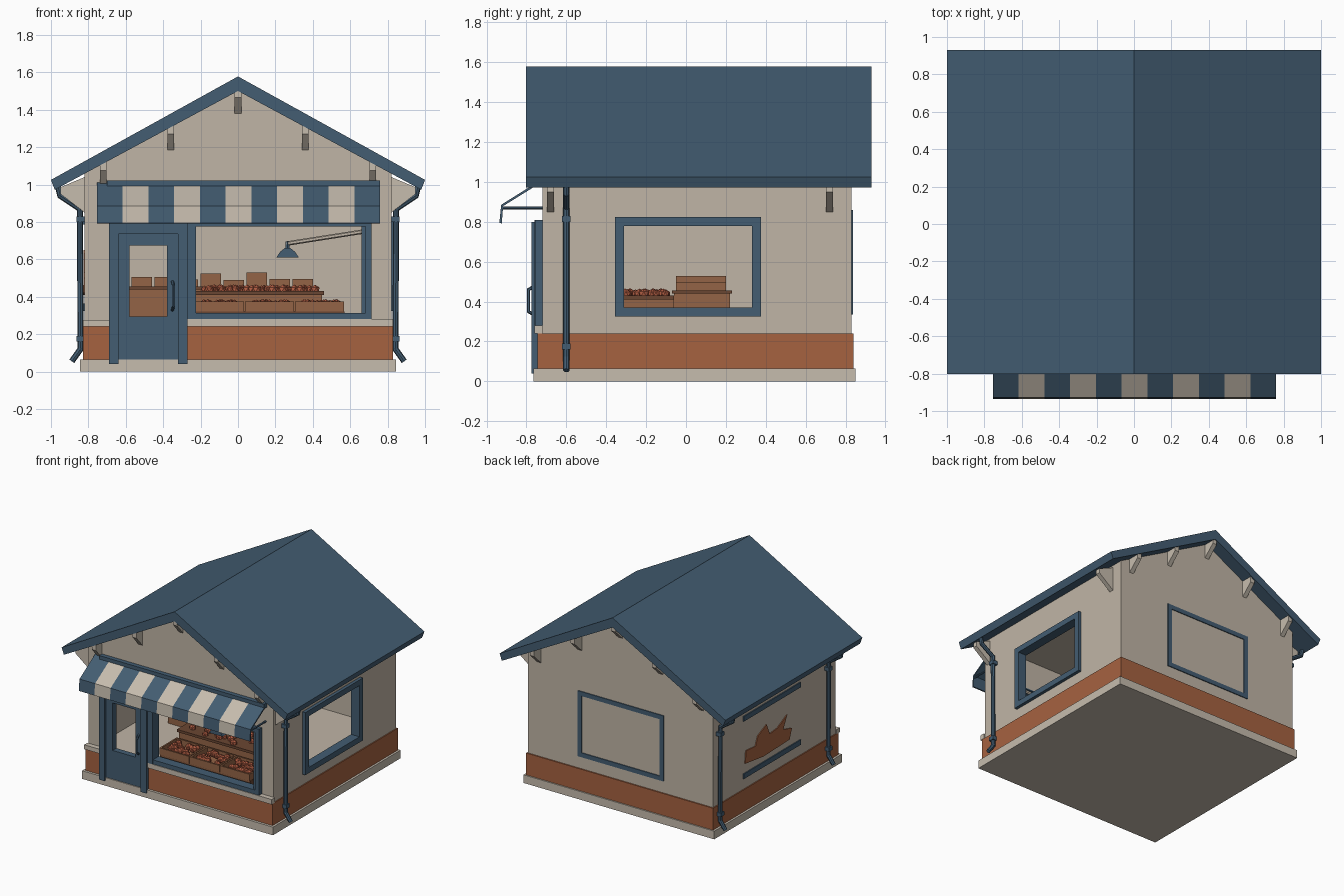
import bpy, bmesh, math, random
from mathutils import Vector

if "Cube" in bpy.data.objects:
    bpy.data.objects.remove(bpy.data.objects["Cube"])
random.seed(4)


def mat(name, r, g, b):
    m = bpy.data.materials.new(name)
    lin = lambda c: ((c / 255 + 0.055) / 1.055) ** 2.4
    m.diffuse_color = (lin(r), lin(g), lin(b), 1)
    m.use_nodes = True
    m.node_tree.nodes["Principled BSDF"].inputs["Base Color"].default_value = m.diffuse_color
    return m


BLUE = mat("slate blue", 67, 93, 114)
CREAM = mat("cream plaster", 192, 181, 166)
STONE = mat("pale stone", 198, 188, 174)
BRICK = mat("brick orange", 166, 98, 64)
WOOD = mat("crate wood", 148, 100, 70)
DARK = mat("dark wood", 106, 70, 50)
FRUIT = mat("fruit red", 176, 92, 66)


def mesh_obj(name, verts, faces, m):
    me = bpy.data.meshes.new(name)
    me.from_pydata(verts, [], faces)
    bm = bmesh.new()
    bm.from_mesh(me)
    bmesh.ops.recalc_face_normals(bm, faces=bm.faces)
    bm.to_mesh(me)
    bm.free()
    o = bpy.data.objects.new(name, me)
    bpy.context.collection.objects.link(o)
    if m:
        me.materials.append(m)
    return o


def prism(name, pts, lo, hi, m, axis="y"):
    """Extrude a 2D outline: (x,z) along y, or (y,z) along x."""
    put = (lambda p, d: (p[0], d, p[1])) if axis == "y" else (lambda p, d: (d, p[0], p[1]))
    n = len(pts)
    verts = [put(p, d) for d in (lo, hi) for p in pts]
    faces = [list(range(n)), list(range(n, 2 * n))]
    faces += [[i, (i + 1) % n, n + (i + 1) % n, n + i] for i in range(n)]
    return mesh_obj(name, verts, faces, m)


def box(name, x0, x1, y0, y1, z0, z1, m):
    return prism(name, [(x0, z0), (x1, z0), (x1, z1), (x0, z1)], y0, y1, m)


def frame(name, u0, u1, z0, z1, t, lo, hi, m, axis="y"):
    """Rectangular frame of four bars with bar width t."""
    bars = [(u0, u1, z0, z0 + t), (u0, u1, z1 - t, z1),
            (u0, u0 + t, z0 + t, z1 - t), (u1 - t, u1, z0 + t, z1 - t)]
    for k, (a, b, c, d) in zip(("bottom", "top", "left", "right"), bars):
        prism(name + "_" + k, [(a, c), (b, c), (b, d), (a, d)], lo, hi, m, axis)


def rod(name, pts, r, m, sides=8):
    """Chain of cylinders through the points."""
    bm = bmesh.new()
    for p, q in zip(pts, pts[1:]):
        p, q = Vector(p), Vector(q)
        d = q - p
        mtx = d.to_track_quat("Z", "Y").to_matrix().to_4x4()
        mtx.translation = (p + q) / 2
        bmesh.ops.create_cone(bm, cap_ends=True, segments=sides, radius1=r, radius2=r,
                              depth=d.length + r * 0.8, matrix=mtx)
    o = mesh_obj(name, [], [], m)
    bm.to_mesh(o.data)
    bm.free()
    return o


# Plinth, brick base and interior floor
box("plinth", -0.845, 0.845, -0.765, 0.85, 0, 0.065, STONE)
box("brick_base", -0.828, 0.828, -0.745, 0.84, 0.06, 0.24, BRICK)
box("shop_floor", -0.79, 0.79, -0.69, 0.8, 0.235, 0.248, CREAM)

# Gabled walls, hollowed out, with door, shop window and side window openings
walls = prism("walls", [(-0.82, 0.22), (0.82, 0.22), (0.82, 1.08), (0, 1.53), (-0.82, 1.08)],
              -0.72, 0.83, CREAM)
cutters = [box("cut_room", -0.78, 0.78, -0.68, 0.79, 0.15, 1.02, None),
           box("cut_window", -0.25, 0.69, -0.8, -0.6, 0.29, 0.785, None),
           box("cut_door", -0.61, -0.35, -0.8, -0.6, 0.27, 0.72, None),
           box("cut_side", 0.7, 0.9, -0.32, 0.35, 0.345, 0.8, None)]
for c in cutters:
    c.hide_render = True
    b = walls.modifiers.new("cut", "BOOLEAN")
    b.operation, b.object, b.solver = "DIFFERENCE", c, "EXACT"
deps = bpy.context.evaluated_depsgraph_get()
cut_mesh = bpy.data.meshes.new_from_object(walls.evaluated_get(deps))
walls.modifiers.clear()
walls.data = cut_mesh
for c in cutters:
    bpy.data.objects.remove(c)

# Roof
prism("roof", [(-1, 1.025), (0, 1.578), (1, 1.025), (0.98, 0.972), (0, 1.5), (-0.98, 0.972)],
      -0.803, 0.93, BLUE)

# Stone sills on the front
box("front_sill", -0.27, 0.83, -0.76, -0.72, 0.24, 0.28, STONE)
box("front_sill_left", -0.83, -0.69, -0.76, -0.72, 0.24, 0.275, STONE)

# Front shop window
frame("shop_window", -0.27, 0.715, 0.28, 0.81, 0.034, -0.755, -0.68, BLUE)
box("window_post", 0.66, 0.7, -0.745, -0.68, 0.3, 0.79, BLUE)
box("door_post", -0.31, -0.225, -0.76, -0.68, 0.28, 0.81, BLUE)

# Door: surround, leaf around an open pane, handle
box("door_jamb_left", -0.69, -0.64, -0.775, -0.69, 0.04, 0.8, BLUE)
box("door_jamb_right", -0.32, -0.27, -0.775, -0.69, 0.04, 0.8, BLUE)
box("door_head", -0.64, -0.32, -0.775, -0.69, 0.735, 0.8, BLUE)
frame("door_leaf", -0.64, -0.32, 0.235, 0.735, 0.06, -0.757, -0.71, BLUE)
box("door_lower_panel", -0.64, -0.32, -0.757, -0.71, 0.04, 0.24, BLUE)
rod("door_handle", [(-0.35, -0.757, 0.33), (-0.345, -0.79, 0.35), (-0.345, -0.79, 0.46),
                    (-0.35, -0.757, 0.48)], 0.008, BLUE, 6)

# Right side window
frame("side_window", -0.355, 0.375, 0.325, 0.825, 0.045, 0.77, 0.845, BLUE, "x")

# Painted windows on the back and left walls
frame("back_window_trim", -0.385, 0.375, 0.335, 0.86, 0.035, 0.828, 0.837, BLUE)
for n, z in (("lower", 0.325), ("upper", 0.785)):
    box("left_trim_" + n, -0.828, -0.818, -0.27, 0.45, z, z + 0.04, BLUE)
prism("left_painted_goods", [(0.43, 0.44), (0.2, 0.41), (-0.13, 0.42), (-0.16, 0.5), (-0.05, 0.53),
                             (-0.1, 0.63), (0.02, 0.57), (0.12, 0.56), (0.16, 0.65), (0.27, 0.6),
                             (0.3, 0.53), (0.42, 0.54)], -0.827, -0.818, BRICK, "x")

# Striped awning: slope plus hanging valance, striped by column
N, X0, X1 = 11, -0.755, 0.76
prof = [(-0.725, 1.005), (-0.922, 0.882), (-0.93, 0.793)]
v = [(X0 + (X1 - X0) * i / N, y, z) for i in range(N + 1) for y, z in prof]
f = [(3 * i + j, 3 * i + 3 + j, 3 * i + 4 + j, 3 * i + 1 + j) for i in range(N) for j in (0, 1)]
awning = mesh_obj("awning", v, f, BLUE)
awning.data.materials.append(STONE)
for p in awning.data.polygons:
    p.material_index = (p.index // 2) % 2
s = awning.modifiers.new("thickness", "SOLIDIFY")
s.thickness, s.offset = 0.012, 0
box("awning_rail", -0.7, 0.76, -0.755, -0.715, 0.985, 1.022, BLUE)
for n, x in (("left", X0 + 0.01), ("right", X1 - 0.01)):
    rod("awning_arm_" + n, [(x, -0.72, 0.87), (x, -0.92, 0.87)], 0.008, BLUE, 6)

# Drainpipes: two at the front corners, one at the left back
for n, sgn, y in (("front_right", 1, -0.6), ("front_left", -1, -0.6), ("back_left", -1, 0.77)):
    pts = [(0.965, 1.0), (0.95, 0.94), (0.845, 0.87), (0.842, 0.12), (0.885, 0.06)]
    rod("drainpipe_" + n, [(sgn * x, y, z) for x, z in pts], 0.016, BLUE)
    for z in (0.16, 0.8):
        box("pipe_clip_%s_%d" % (n, z * 10), *sorted((sgn * 0.815, sgn * 0.863)),
            y - 0.022, y + 0.022, z, z + 0.03, BLUE)

# Gable brackets on the front and back, eave brackets at the sides
for n, wall, tip in (("front", -0.72, -0.795), ("back", 0.83, 0.92)):
    for x in (-0.72, -0.36, 0, 0.36, 0.72):
        top = 1.51 - 0.54 * abs(x)
        prism("gable_bracket_" + n, [(wall, top), (tip, top), (tip, top - 0.045), (wall, top - 0.13)],
              x - 0.018, x + 0.018, STONE, "x")
for sgn in (1, -1):
    for y in (-0.68, 0.72):
        prism("eave_bracket", [(sgn * 0.82, 1.04), (sgn * 0.95, 0.985), (sgn * 0.95, 0.95),
                               (sgn * 0.82, 0.85)], y - 0.018, y + 0.018, STONE)


# Produce display: low crates at the window, a mid shelf and a back shelf
def produce(name, x0, x1, y0, y1, z, r, count):
    bm = bmesh.new()
    for _ in range(count):
        res = bmesh.ops.create_icosphere(bm, subdivisions=1, radius=r * random.uniform(0.8, 1.1))
        bmesh.ops.translate(bm, verts=res["verts"], vec=(
            random.uniform(x0, x1), random.uniform(y0, y1), z))
    o = mesh_obj(name, [], [], FRUIT)
    bm.to_mesh(o.data)
    bm.free()


box("window_table", -0.23, 0.57, -0.66, -0.45, 0.24, 0.32, DARK)
for i in range(3):
    a = -0.23 + i * 0.268
    frame("crate_%d" % i, a, a + 0.262, 0.31, 0.325, 0.006, -0.66, -0.45, WOOD)
    for y in (-0.665, -0.46):
        box("crate_side", a, a + 0.262, y, y + 0.012, 0.32, 0.375, WOOD)
    for x in (a, a + 0.25):
        box("crate_end", x, x + 0.012, -0.66, -0.45, 0.32, 0.375, WOOD)
    produce("crate_fruit_%d" % i, a + 0.03, a + 0.23, -0.63, -0.48, 0.358, 0.027, 26)
box("mid_shelf", -0.23, 0.45, -0.42, -0.06, 0.24, 0.41, WOOD)
box("mid_shelf_top", -0.24, 0.46, -0.43, -0.06, 0.41, 0.43, DARK)
produce("mid_fruit", -0.2, 0.42, -0.4, -0.1, 0.437, 0.027, 50)
box("back_shelf", -0.58, 0.42, -0.06, 0.22, 0.24, 0.44, WOOD)
box("back_shelf_top", -0.59, 0.43, -0.07, 0.23, 0.44, 0.455, DARK)
for i in range(8):
    a = -0.57 + i * 0.123
    box("back_box_%d" % i, a, a + 0.11, -0.05, 0.2, 0.455, random.uniform(0.49, 0.53), WOOD)

# Hanging lamp on an arm inside the shop window
lamp = prism("lamp_shade", [(0.205, 0.61), (0.325, 0.61), (0.305, 0.64), (0.28, 0.66), (0.25, 0.66),
                            (0.225, 0.64)], -0.66, -0.56, BLUE)
rod("lamp_stem", [(0.265, -0.61, 0.65), (0.265, -0.61, 0.69)], 0.012, BLUE, 6)
rod("lamp_arm", [(0.265, -0.61, 0.685), (0.68, -0.66, 0.75)], 0.012, CREAM, 6)
